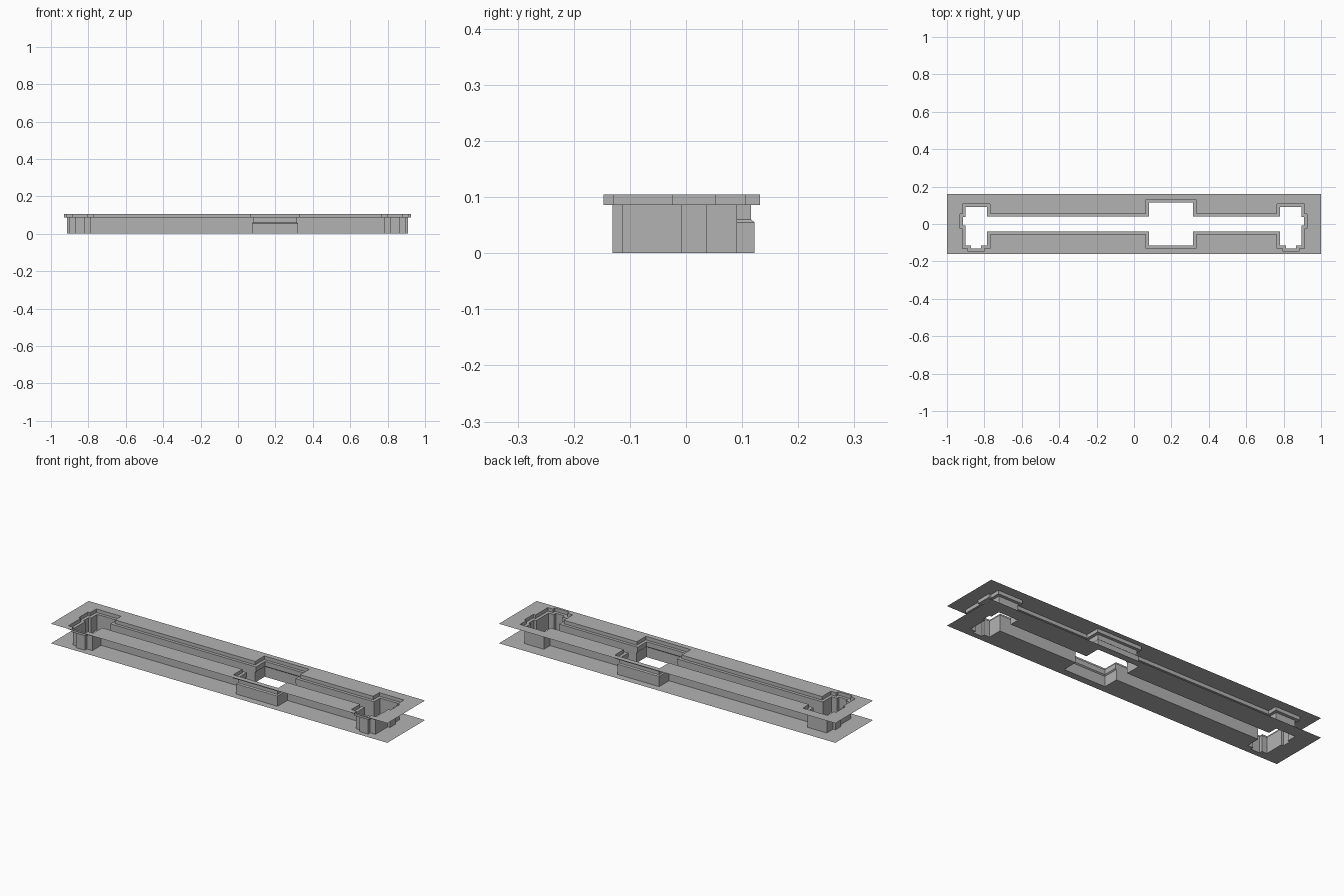
import bpy, bmesh
from mathutils import Vector

cube = bpy.data.objects.get("Cube")
if cube:
    bpy.data.objects.remove(cube)

grey = bpy.data.materials.new("plain_grey")
grey.use_nodes = True
COLOUR = (0.45, 0.45, 0.45, 1)
grey.diffuse_color = COLOUR
grey.node_tree.nodes["Principled BSDF"].inputs["Base Color"].default_value = COLOUR

TOP, LEDGE = 0.105, 0.086
STEP_HIGH, STEP_LOW = 0.06, 0.055
CHANNEL = 0.039          # half width of the long channel


def opening(grow=0.0, offset=0.0):
    """Counter-clockwise outline: channel, middle pocket, two end pockets.
    grow widens the middle pocket only, offset widens everything."""
    x0, x1, y1 = 0.08 - grow, 0.315 + grow, 0.116 + grow
    c = CHANNEL
    end = [(.781, -c), (.781, -.114), (.813, -.114), (.813, -.131),
           (.866, -.131), (.866, -.114), (.896, -.114), (.896, -.009),
           (.909, -.009), (.909, .0375), (.896, .0375), (.896, .091),
           (.781, .091), (.781, c)]
    mirrored = [(-x - 0.005, y) for x, y in reversed(end)]
    front = [(x0, -c), (x0, -y1), (x1, -y1), (x1, -c)]
    back = [(x, -y) for x, y in reversed(front)]
    pts = [Vector(p) for p in front + end + back + mirrored]
    result = []
    for i, p in enumerate(pts):
        a = (p - pts[i - 1]).normalized()
        b = (pts[(i + 1) % len(pts)] - p).normalized()
        result.append(p + offset * Vector((a.y + b.y, -a.x - b.x)))
    return result


def finish(name, bm):
    mesh = bpy.data.meshes.new(name)
    bm.to_mesh(mesh)
    bm.free()
    mesh.materials.append(grey)
    obj = bpy.data.objects.new(name, mesh)
    bpy.context.collection.objects.link(obj)
    return obj


def add_loop(bm, outline, z):
    return [bm.verts.new((p.x, p.y, z)) for p in outline]


def strip(name, levels):
    """Skin a stack of matching outlines, facing into the opening."""
    bm = bmesh.new()
    loops = [add_loop(bm, outline, z) for outline, z in levels]
    for low, high in zip(loops, loops[1:]):
        for i in range(len(low)):
            bm.faces.new((low[i - 1], high[i - 1], high[i], low[i]))
    return finish(name, bm)


def plate(name, outline, z, up):
    """Thin rectangular sheet with the opening cut out."""
    bm = bmesh.new()
    border = [Vector(p) for p in ((-1, -.16), (1, -.16), (1, .16), (-1, .16))]
    edges = []
    for pts in (border, outline):
        loop = add_loop(bm, pts, z)
        edges += [bm.edges.new((loop[i - 1], loop[i])) for i in range(len(loop))]
    bmesh.ops.triangle_fill(bm, edges=edges, use_beauty=True,
                            normal=(0, 0, 1 if up else -1))
    for f in bm.faces:
        f.normal_update()
        if (f.normal.z > 0) != up:
            f.normal_flip()
    return finish(name, bm)


lower = opening(grow=0.006)
upper = opening()
rim = opening(offset=0.016)

# Sheets
plate("bottom_plate", lower, 0, False)
plate("top_plate", rim, TOP, True)

# Opening walls, with the small catch step in the middle pocket
strip("pocket_walls", [(lower, 0), (lower, STEP_LOW), (upper, STEP_HIGH), (upper, LEDGE)])

# Recessed ledge and the rim around it
strip("ledge", [(upper, LEDGE), (rim, LEDGE)])
strip("rim_wall", [(rim, LEDGE), (rim, TOP)])
